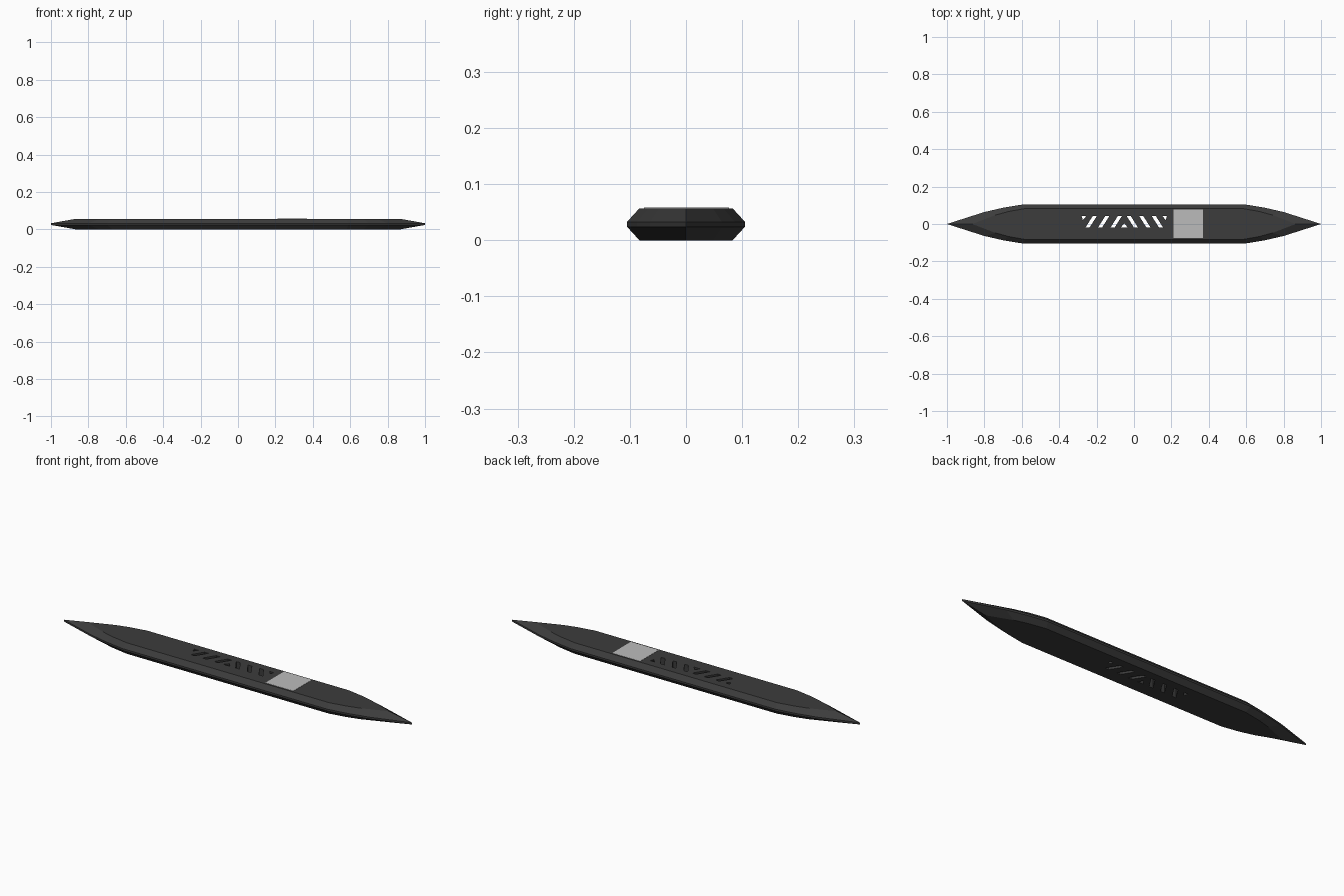
import bpy, bmesh

if "Cube" in bpy.data.objects:
    bpy.data.objects.remove(bpy.data.objects["Cube"])

def material(name, c):
    m = bpy.data.materials.new(name)
    m.diffuse_color = (c[0], c[1], c[2], 1)
    m.use_nodes = True
    m.node_tree.nodes["Principled BSDF"].inputs["Base Color"].default_value = m.diffuse_color
    return m

dark = material("charcoal", (0.045, 0.045, 0.045))
light = material("light grey", (0.5, 0.5, 0.5))

def outline(quarter):
    """Mirror a quarter outline (tip to shoulder, +x +y) into a closed loop."""
    right = quarter + [(x, -y) for x, y in reversed(quarter) if y > 0]
    up = quarter
    left_up = [(-x, y) for x, y in reversed(quarter)]
    left_dn = [(-x, -y) for x, y in quarter[1:]]
    right_dn = [(x, -y) for x, y in reversed(quarter[1:])]
    return up + left_up + left_dn + right_dn

def loft(name, rings, mat):
    """Solid from stacked (outline, z) rings with equal point counts."""
    bm = bmesh.new()
    vs = [[bm.verts.new((x, y, z)) for x, y in pts] for pts, z in rings]
    n = len(vs[0])
    for a, b in zip(vs, vs[1:]):
        for i in range(n):
            j = (i + 1) % n
            bm.faces.new((a[i], a[j], b[j], b[i]))
    bm.faces.new(vs[0])
    bm.faces.new(vs[-1])
    bmesh.ops.recalc_face_normals(bm, faces=bm.faces)
    me = bpy.data.meshes.new(name)
    bm.to_mesh(me)
    bm.free()
    me.materials.append(mat)
    ob = bpy.data.objects.new(name, me)
    bpy.context.collection.objects.link(ob)
    return ob

# Bevelled body: flat faces above and below a narrow edge belt
outer = outline([(1, 0), (0.8, 0.064), (0.7, 0.087), (0.59, 0.105)])
inner = outline([(0.865, 0), (0.74, 0.048), (0.67, 0.067), (0.58, 0.083)])
body = loft("body", [(inner, 0), (outer, 0.024), (outer, 0.033), (inner, 0.057)], dark)

# Slanted through slots, mirrored about the vent centre
CX, Y0, Y1 = -0.052, -0.018, 0.042
shapes = [[(-0.018, Y0), (0.018, Y0), (0, Y0 + 0.022)]]
for s in (-1, 1):
    for u in (0.043, 0.110, 0.177):
        b, t, w = u + 0.019, u - 0.019, 0.011
        shapes.append([(s * (b - w), Y0), (s * (b + w), Y0),
                       (s * (t + w), Y1), (s * (t - w), Y1)])
    shapes.append([(s * 0.203, Y1), (s * 0.228, Y1), (s * 0.222, Y1 - 0.02)])
for k, pts in enumerate(shapes):
    pts = [(x + CX, y) for x, y in pts]
    cutter = loft("vent_cutter_%d" % k, [(pts, -0.05), (pts, 0.1)], dark)
    cutter.hide_render = True
    cutter.hide_viewport = True
    mod = body.modifiers.new("vent_%d" % k, 'BOOLEAN')
    mod.operation = 'DIFFERENCE'
    mod.solver = 'EXACT'
    mod.object = cutter

# Light plate on the top face
plate = [(0.21, -0.075), (0.37, -0.075), (0.37, 0.077), (0.21, 0.077)]
loft("top_plate", [(plate, 0.055), (plate, 0.058)], light)
